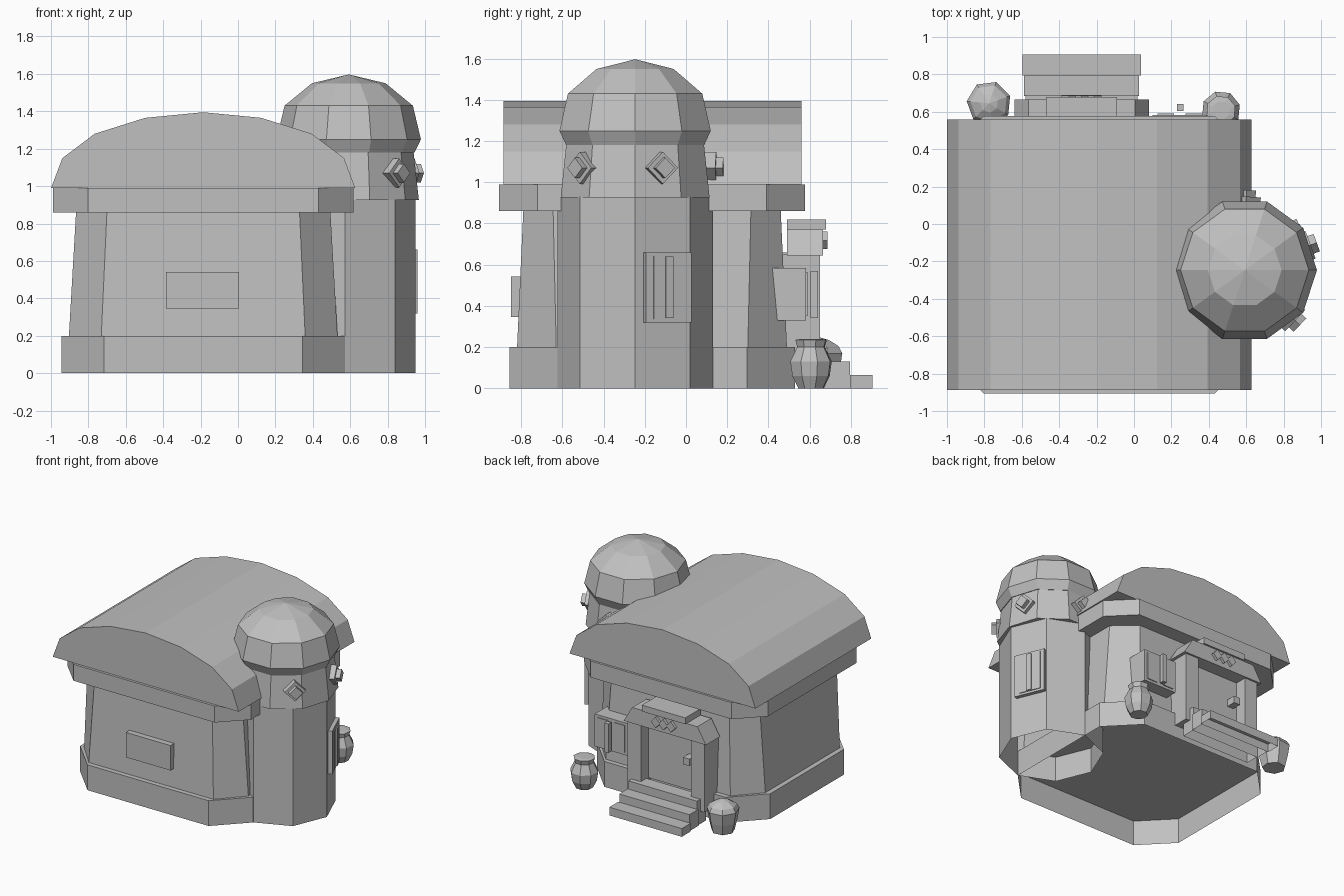
import bpy
from math import cos, sin, pi, radians
from mathutils import Matrix

cube = bpy.data.objects.get("Cube")
if cube:
    bpy.data.objects.remove(cube)

clay = bpy.data.materials.new("plain_grey")
clay.use_nodes = True
GREY = (0.53, 0.53, 0.53, 1)
clay.diffuse_color = GREY
clay.node_tree.nodes["Principled BSDF"].inputs["Base Color"].default_value = GREY


def make(name, verts, faces):
    mesh = bpy.data.meshes.new(name)
    mesh.from_pydata(verts, [], faces)
    mesh.materials.append(clay)
    obj = bpy.data.objects.new(name, mesh)
    bpy.context.collection.objects.link(obj)
    return obj


def loft(name, rings, bottom=True, top=True):
    """Skin a stack of counter-clockwise rings with equal point counts."""
    n = len(rings[0])
    verts = [p for ring in rings for p in ring]
    faces = []
    for r in range(len(rings) - 1):
        for i in range(n):
            j = (i + 1) % n
            faces.append((r * n + i, r * n + j, r * n + n + j, r * n + n + i))
    if bottom:
        faces.append(tuple(reversed(range(n))))
    if top:
        faces.append(tuple(range(len(verts) - n, len(verts))))
    return make(name, verts, faces)


def lathe(name, cx, cy, sides, profile, bottom=True, turn=0):
    rings = [[(cx + r * cos(turn + 2 * pi * i / sides),
               cy + r * sin(turn + 2 * pi * i / sides), z) for i in range(sides)]
             for r, z in profile]
    return loft(name, rings, bottom)


def box(name, x0, x1, y0, y1, z0, z1, bottom=True):
    return loft(name, [[(x0, y0, z), (x1, y0, z), (x1, y1, z), (x0, y1, z)]
                       for z in (z0, z1)], bottom)


def chamfered(hx, fx, hy, fy, z):
    """Rectangle with cut corners around the house centre."""
    pts = [(fx, -hy), (hx, -fy), (hx, fy), (fx, hy),
           (-fx, hy), (-hx, fy), (-hx, -fy), (-fx, -hy)]
    return [(HOUSE_X + x, HOUSE_Y + y, z) for x, y in pts]


def on_tower(name, angle, radius, z, depth, width, height, side=0, roll=0):
    """Box on the tower, its outer face at the given radius."""
    w, h = width / 2, height / 2
    obj = box(name, -depth, 0, side - w, side + w, -h, h)
    obj.data.transform(Matrix.Translation((TOWER_X, TOWER_Y, z))
                       @ Matrix.Rotation(radians(angle), 4, 'Z')
                       @ Matrix.Translation((radius, 0, 0))
                       @ Matrix.Rotation(radians(roll), 4, 'X'))
    return obj


HOUSE_X, HOUSE_Y = -0.186, -0.165
TOWER_X, TOWER_Y = 0.573, -0.247

# House body, with a hollow underside below the floor
loft("house_base", [chamfered(0.757, 0.53, 0.693, 0.46, z) for z in (0, 0.2)],
     bottom=False)
loft("house_walls", [chamfered(0.718, 0.545, 0.655, 0.465, 0.2),
                     chamfered(0.68, 0.515, 0.625, 0.48, 0.86)])
loft("eaves_band", [chamfered(0.803, 0.617, 0.742, 0.555, z) for z in (0.86, 0.99)])

# Barrel roof
half = [(0.813, 0.99), (0.753, 1.15), (0.58, 1.28), (0.31, 1.365)]
arch = half + [(0, 1.395)] + [(-x, z) for x, z in reversed(half)]
loft("barrel_roof", [[(HOUSE_X + x, y, z) for x, z in arch]
                     for y in (0.56, -0.887)])

# Front plaque
box("front_plaque", -0.385, 0.005, -0.85, -0.76, 0.345, 0.542)

# Tower and dome
lathe("tower_shaft", TOWER_X, TOWER_Y, 8, [(0.377, 0), (0.377, 0.93)], bottom=False)
lathe("tower_neck", 0.587, TOWER_Y, 10, [(0.38, 0.925), (0.352, 1.18)])
lathe("tower_dome", 0.592, TOWER_Y, 10,
      [(0.352, 1.18), (0.386, 1.25), (0.343, 1.43), (0.197, 1.55), (0.001, 1.597)])

# Small diamond lights around the tower neck
for i, angle in enumerate((20, -43, 86)):
    on_tower(f"diamond_frame_{i}", angle, 0.395, 1.07, 0.08, 0.11, 0.11, roll=45)
    on_tower(f"diamond_core_{i}", angle, 0.43, 1.07, 0.08, 0.07, 0.07, roll=45)

# Tower window
FACE = 0.377 * cos(pi / 8)
on_tower("tower_window_frame", 22.5, FACE + 0.03, 0.49, 0.06, 0.24, 0.34, side=0.02)
on_tower("tower_window_panel", 22.5, FACE + 0.036, 0.49, 0.03, 0.17, 0.305, side=0.025)
on_tower("tower_window_bar", 22.5, FACE + 0.045, 0.49, 0.04, 0.04, 0.3, side=0.02)

# Hollow steps at the doorway
DOOR_X = -0.28
for i, (hw, y, z) in enumerate([(0.317, 0.905, 0.065), (0.307, 0.795, 0.13),
                                (0.3, 0.69, 0.195)]):
    box(f"step_{i}", DOOR_X - hw, DOOR_X + hw, y - 0.11, y, 0, z, bottom=False)

# Doorway
box("door_panel", DOOR_X - 0.25, DOOR_X + 0.25, 0.42, 0.555, 0.19, 0.66)
box("door_handle", -0.47, -0.415, 0.55, 0.63, 0.42, 0.475)
for label, s in (("left", 1), ("right", -1)):
    xs = sorted((DOOR_X + s * 0.22, DOOR_X + s * 0.335))
    box(f"door_pillar_{label}", *xs, 0.47, 0.65, 0.1, 0.65)
profile = [(-0.36, 0.645), (0.36, 0.645), (0.285, 0.77), (-0.285, 0.77)]
loft("door_lintel", [[(DOOR_X + x, y, z) for x, z in profile] for y in (0.665, 0.49)])
box("lintel_cap", DOOR_X - 0.19, DOOR_X + 0.19, 0.49, 0.68, 0.77, 0.82)

# Diamond ornaments on the lintel
for i in (-1, 0, 1):
    x = DOOR_X + i * 0.067
    diamond = [(x, 0.675), (x + 0.04, 0.717), (x, 0.76), (x - 0.04, 0.717)]
    loft(f"lintel_diamond_{i + 1}", [[(px, y, pz) for px, pz in diamond]
                                     for y in (0.687, 0.64)])

# Window beside the door
box("back_window", 0.1, 0.39, 0.42, 0.583, 0.33, 0.585)
for i, x in enumerate((0.125, 0.275)):
    box(f"back_window_pane_{i}", x, x + 0.09, 0.55, 0.59, 0.35, 0.565)
box("back_window_bar", 0.23, 0.265, 0.605, 0.642, 0.34, 0.57)

# Pots
lathe("necked_pot", 0.465, 0.607, 8,
      [(0.065, 0), (0.095, 0.06), (0.105, 0.13), (0.07, 0.2),
       (0.08, 0.235), (0.05, 0.24)], turn=0.3)
lathe("lidded_pot", -0.775, 0.645, 7,
      [(0.085, 0), (0.105, 0.08), (0.12, 0.17), (0.1, 0.205), (0.05, 0.235),
       (0.001, 0.248)], turn=0.35)
